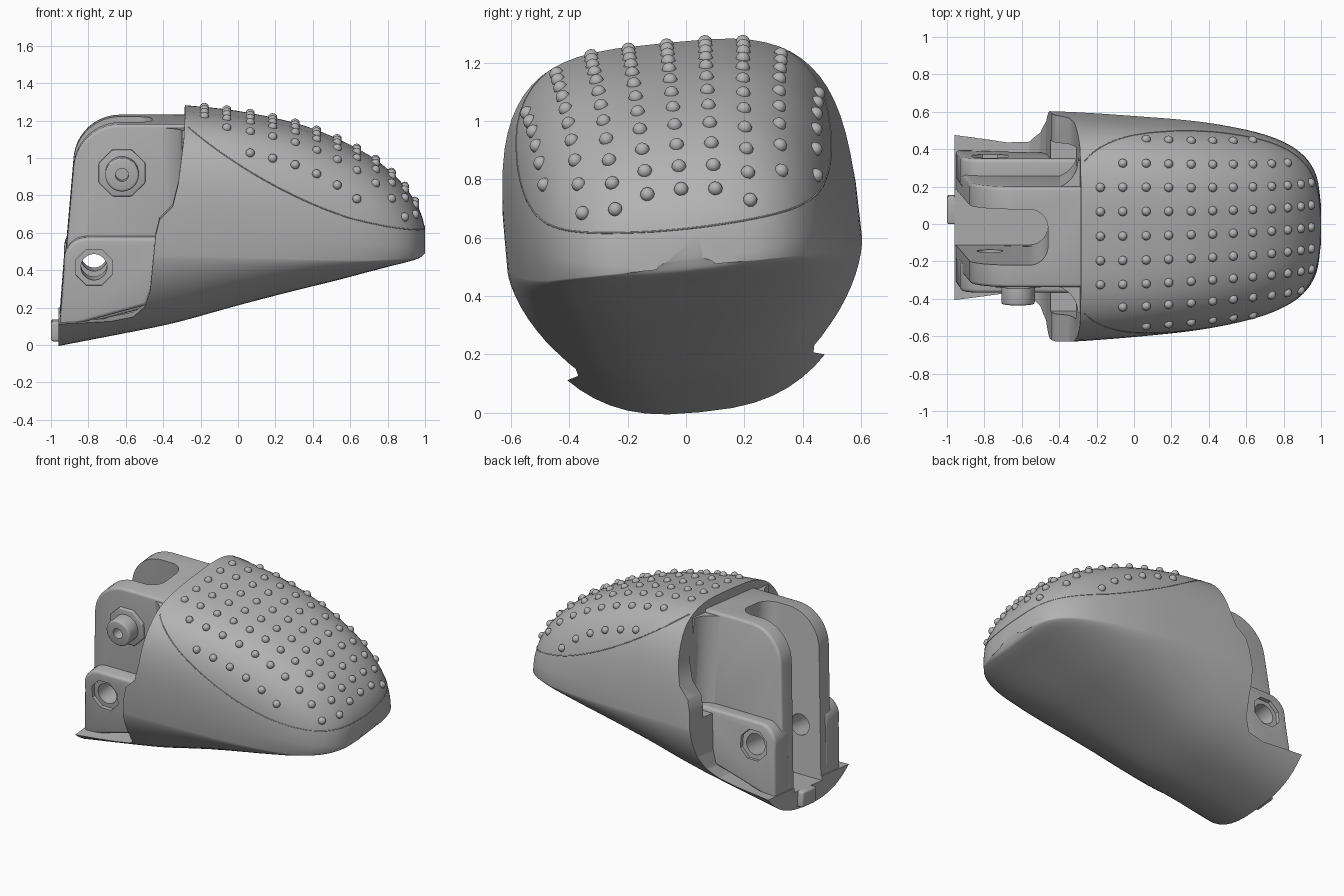
import bpy, bmesh, math
from mathutils import Matrix, Vector
from mathutils.bvhtree import BVHTree

if "Cube" in bpy.data.objects:
    bpy.data.objects.remove(bpy.data.objects["Cube"])

GREY = bpy.data.materials.new("plain grey")
GREY.use_nodes = True
GREY.diffuse_color = (.45, .45, .45, 1)
GREY.node_tree.nodes["Principled BSDF"].inputs["Base Color"].default_value = GREY.diffuse_color

# The whole part leans a little about its long axis
PIVOT = Vector((0, 0, 0.5))
LEAN = Matrix.Translation(PIVOT) @ Matrix.Rotation(0.1, 4, "X") @ Matrix.Translation(-PIVOT)


def make(name, bm):
    bmesh.ops.recalc_face_normals(bm, faces=bm.faces)
    mesh = bpy.data.meshes.new(name)
    bm.to_mesh(mesh)
    bm.free()
    mesh.materials.append(GREY)
    ob = bpy.data.objects.new(name, mesh)
    bpy.context.collection.objects.link(ob)
    ob.matrix_world = LEAN
    return ob


def prism(name, pts, axis, lo, hi):
    """Extrude an outline along y (points are x, z) or z (points are x, y)."""
    bm = bmesh.new()
    place = (lambda a, b, c: (a, c, b)) if axis == "y" else (lambda a, b, c: (a, b, c))
    rings = [[bm.verts.new(place(a, b, c)) for a, b in pts] for c in (lo, hi)]
    bm.faces.new(rings[0])
    bm.faces.new(rings[1])
    n = len(pts)
    for i in range(n):
        j = (i + 1) % n
        bm.faces.new((rings[0][i], rings[0][j], rings[1][j], rings[1][i]))
    return make(name, bm)


def box(name, x0, x1, y0, y1, z0, z1):
    return prism(name, [(x0, z0), (x1, z0), (x1, z1), (x0, z1)], "y", y0, y1)


def arc(cx, cy, r, a0, a1, n=12):
    angles = [math.radians(a0 + (a1 - a0) * i / n) for i in range(n + 1)]
    return [(cx + r * math.cos(a), cy + r * math.sin(a)) for a in angles]


def disc(name, x, z, r, y0, y1, n=32):
    return prism(name, arc(x, z, r, 180 / n, 360 + 180 / n, n)[:-1], "y", y0, y1)


def finish(ob, bevel=0, cutters=()):
    """Bevel, cut, bake the result and shade it."""
    if bevel:
        b = ob.modifiers.new("Bevel", "BEVEL")
        b.width, b.segments, b.limit_method, b.angle_limit = bevel, 3, "ANGLE", 0.7
    for c in cutters:
        m = ob.modifiers.new("Cut", "BOOLEAN")
        m.operation, m.object, m.solver = "DIFFERENCE", c, "EXACT"
    bpy.context.view_layer.update()
    graph = bpy.context.evaluated_depsgraph_get()
    baked = bpy.data.meshes.new_from_object(ob.evaluated_get(graph))
    ob.modifiers.clear()
    ob.data = baked
    for o in bpy.context.selected_objects:
        o.select_set(False)
    ob.select_set(True)
    bpy.context.view_layer.objects.active = ob
    bpy.ops.object.shade_smooth_by_angle(angle=math.radians(32))


# Body stations: x, half width, top, bottom
stations = [(-.96, .625, 1.28, 0), (-.45, .61, 1.28, .1), (-.28, .603, 1.27, .14),
            (0, .583, 1.24, .22), (.3, .557, 1.18, .3), (.5, .527, 1.11, .35),
            (.7, .48, 1.01, .405), (.83, .425, .91, .44), (.91, .365, .82, .46),
            (.96, .295, .74, .475), (.985, .22, .68, .49), (1, .1, .62, .53)]


def smooth_path(rows, steps=4):
    """Smooth curve through the rows, with slopes taken per unit of x."""
    out = []
    for i in range(len(rows) - 1):
        p = [rows[max(0, min(len(rows) - 1, k))] for k in (i - 1, i, i + 1, i + 2)]
        h = p[2][0] - p[1][0]
        for s in range(steps):
            t = s / steps
            row = []
            for a, b, c, d in zip(*p):
                m0 = (c - a) / (p[2][0] - p[0][0]) * h
                m1 = (d - b) / (p[3][0] - p[1][0]) * h
                row.append((2*t**3 - 3*t*t + 1) * b + (t**3 - 2*t*t + t) * m0
                           + (3*t*t - 2*t**3) * c + (t**3 - t*t) * m1)
            out.append(row)
    return out + [rows[-1]]


def power(v, p):
    return math.copysign(abs(v) ** (2 / p), v)


# Boxy dome above the ridge, keel with straighter sides below it
RIDGE, N = 0.54, 64
bm = bmesh.new()
rings = []
for x, w, top, bottom in smooth_path(stations):
    ridge = RIDGE - .04 * min(1, max(0, x + .3))
    ring = []
    for i in range(N):
        a = math.tau * i / N
        c, s = math.cos(a), math.sin(a)
        p, q = (3.5 - max(0, x),) * 2 if s > 0 else (2.7, 1.5)
        height = top - ridge if s > 0 else ridge - bottom
        ring.append(bm.verts.new((x, w * power(c, p), ridge + height * power(s, q))))
    rings.append(ring)
for r0, r1 in zip(rings, rings[1:]):
    for i in range(N):
        j = (i + 1) % N
        bm.faces.new((r0[i], r0[j], r1[j], r1[i]))
bm.faces.new(rings[0])
bm.faces.new(rings[-1])
surface = BVHTree.FromBMesh(bm)
body = make("body_shell", bm)

# Rear cut leaves the solid front and a thin sole under the bracket
rear = prism("rear_cutter", [(-.27, 1.5), (-.29, 1.15), (-.32, .92), (-.35, .8), (-.42, .73),
                             (-.44, .65), (-.47, .34), (-.5, .25), (-.56, .19), (-.68, .165),
                             (-1.2, .145), (-1.2, 1.5)], "y", -1, 1)
pocket = box("pocket_cutter", -1.1, -.31, -.46, .46, .58, 1.1)
# Open slot that runs between the two bracket cheeks
slot = prism("slot_cutter", [(-1.3, -.15)] + arc(-.56, -.05, .1, -90, 0, 8)
             + arc(-.56, .05, .1, 0, 90, 8) + [(-1.3, .15)], "z", .125, 1.6)
finish(body, cutters=[rear, pocket, slot])

# Bracket cheeks with a rounded top corner
cheeks = prism("bracket_cheeks", [(-.2, .3), (-.96, .1), (-.95, .16)]
               + arc(-.63, .96, .25, 175, 90) + [(-.2, 1.21)], "y", -.27, .27)
hole = disc("hole_cutter", -.77, .45, .07, -1, 1)
finish(cheeks, .018, [slot, hole])

# Web that flares from the cheeks into the body
flare = arc(-.45, .41, .15, -90, 0)
web = prism("flared_web", flare + [(-.2, .41), (-.2, -.41)] + [(x, -y) for x, y in flare[::-1]],
            "z", .34, 1.19)
finish(web, 0, [slot])

# Lower side plates, each with a recessed pivot hole
outline = [(-.955, .12), (-.93, .45)] + arc(-.81, .49, .12, 180, 90, 6) + [(-.3, .61), (-.3, .3)]
recesses = []
for side, label in ((1, "back"), (-1, "front")):
    y0, y1 = sorted((side * .2, side * .36))
    plate = prism(label + "_lower_plate", outline, "y", y0, y1)
    recess = disc("recess_cutter", -.77, .45, .105, *sorted((side * .335, side * .5)), 8)
    recesses.append(recess)
    finish(plate, .02, [recess, hole])

# Pivot pin on the front cheek
finish(disc("pin_plate", -.62, .95, .135, -.29, -.25, 8), .006)
bore = disc("bore_cutter", -.62, .95, .035, -.6, -.3)
finish(disc("pivot_pin", -.62, .95, .09, -.385, -.25), .012, [bore])
finish(box("rear_tab", -1, -.9, -.04, .11, .02, .125), .012)

for cutter in [rear, pocket, slot, hole, bore] + recesses:
    bpy.data.objects.remove(cutter)


# Fine seam around the pad: straight out along the sides, fanned around the toe
def seam_height(x):
    t = (1 - x) / 1.28
    return .63 + .19 * t + .4 * t * t


sides = [-.265 + .865 * i / 30 for i in range(30)]
rays = [(x, -90) for x in sides] + [(.6, a) for a in range(-90, 91, 4)]
rays += [(x, 90) for x in sides[::-1]]
path = []
for x, degrees in rays:
    a = math.radians(degrees)
    reach = x + .4 * max(0, math.cos(a))
    hit = surface.ray_cast(Vector((x, 0, seam_height(reach))),
                           Vector((math.cos(a), math.sin(a), 0)))[0]
    if hit is not None:
        path.append(hit)
curve = bpy.data.curves.new("pad_seam", "CURVE")
curve.dimensions, curve.bevel_depth, curve.bevel_resolution = "3D", .003, 1
line = curve.splines.new("POLY")
line.points.add(len(path) - 1)
for point, co in zip(line.points, path):
    point.co = (*co, 1)
curve.materials.append(GREY)
seam = bpy.data.objects.new("pad_seam", curve)
bpy.context.collection.objects.link(seam)
seam.matrix_world = LEAN

# Rows of small round grip bumps dropped onto the pad
bm = bmesh.new()
for x in (-.18, -.06, .065, .185, .305, .42, .53, .635, .735, .82, .89, .945):
    for k in range(-4, 5):
        y = .01 + .132 * k * (1 - .003 * k * k) * (1 - .12 * max(0, x))
        if abs(y) > .31 + .9 * (x + .18):
            continue
        hit = surface.ray_cast(Vector((x, y, 2)), Vector((0, 0, -1)))[0]
        if hit is not None and hit.z > seam_height(x) + .035:
            bmesh.ops.create_icosphere(bm, subdivisions=2, radius=.025,
                                       matrix=Matrix.Translation(hit))
finish(make("grip_bumps", bm))
